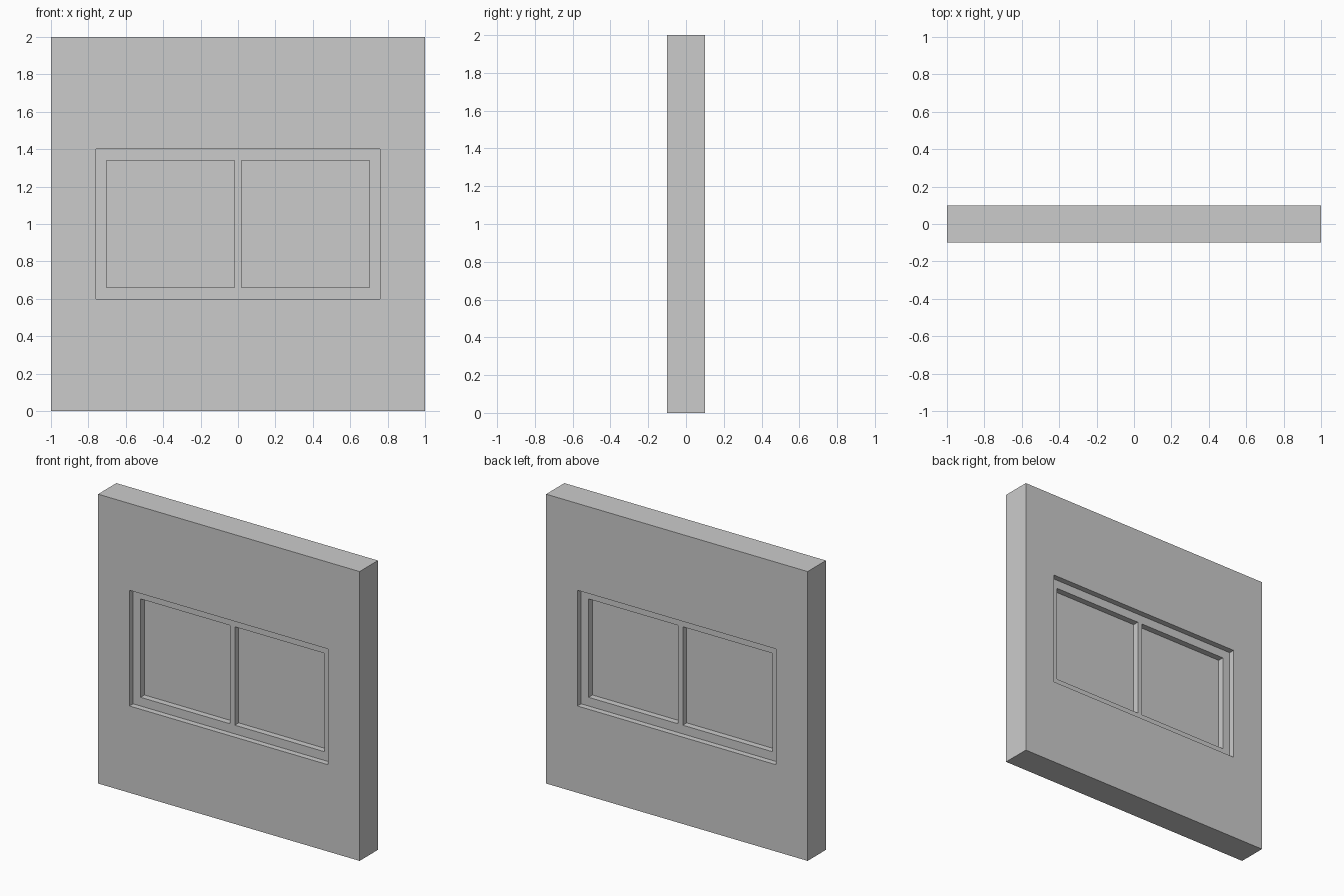
import bpy
import bmesh

if "Cube" in bpy.data.objects:
    bpy.data.objects.remove(bpy.data.objects["Cube"])


def new_object(name, bm):
    bmesh.ops.recalc_face_normals(bm, faces=bm.faces)
    mesh = bpy.data.meshes.new(name)
    bm.to_mesh(mesh)
    bm.free()
    obj = bpy.data.objects.new(name, mesh)
    bpy.context.collection.objects.link(obj)
    return obj


def box(name, x0, x1, z0, z1, depth):
    bm = bmesh.new()
    bmesh.ops.create_cube(bm, size=1)
    for v in bm.verts:
        v.co = ((x0 + x1) / 2 + v.co.x * (x1 - x0),
                v.co.y * depth,
                (z0 + z1) / 2 + v.co.z * (z1 - z0))
    return new_object(name, bm)


def rect_ring(name, outer, inner, depth):
    """Rectangular slab with a rectangular through-opening; sizes are (half width, half height)."""
    bm = bmesh.new()
    h = depth / 2
    loops = [[bm.verts.new((sx * w, y, MID_Z + sz * t))
              for sx, sz in ((-1, -1), (1, -1), (1, 1), (-1, 1))]
             for (w, t), y in ((outer, -h), (inner, -h), (inner, h), (outer, h))]
    for k in range(4):
        a, b = loops[k], loops[(k + 1) % 4]
        for i in range(4):
            j = (i + 1) % 4
            bm.faces.new((a[i], a[j], b[j], b[i]))
    return new_object(name, bm)


MID_Z = 1.0
OPENING = (0.76, 0.40)
SASH = (0.703, 0.34)

# Wall panel with the window opening
rect_ring("wall", (1.0, 1.0), OPENING, 0.20)

# Window frame set back into the opening
rect_ring("window_frame", OPENING, SASH, 0.12)

# Central upright between the panes
box("mullion", -0.0175, 0.0175, MID_Z - SASH[1], MID_Z + SASH[1], 0.12)

# Glass panes on each side of the upright
for side, x0, x1 in (("left", -SASH[0], -0.0175), ("right", 0.0175, SASH[0])):
    box(side + "_pane", x0, x1, MID_Z - SASH[1], MID_Z + SASH[1], 0.035)
